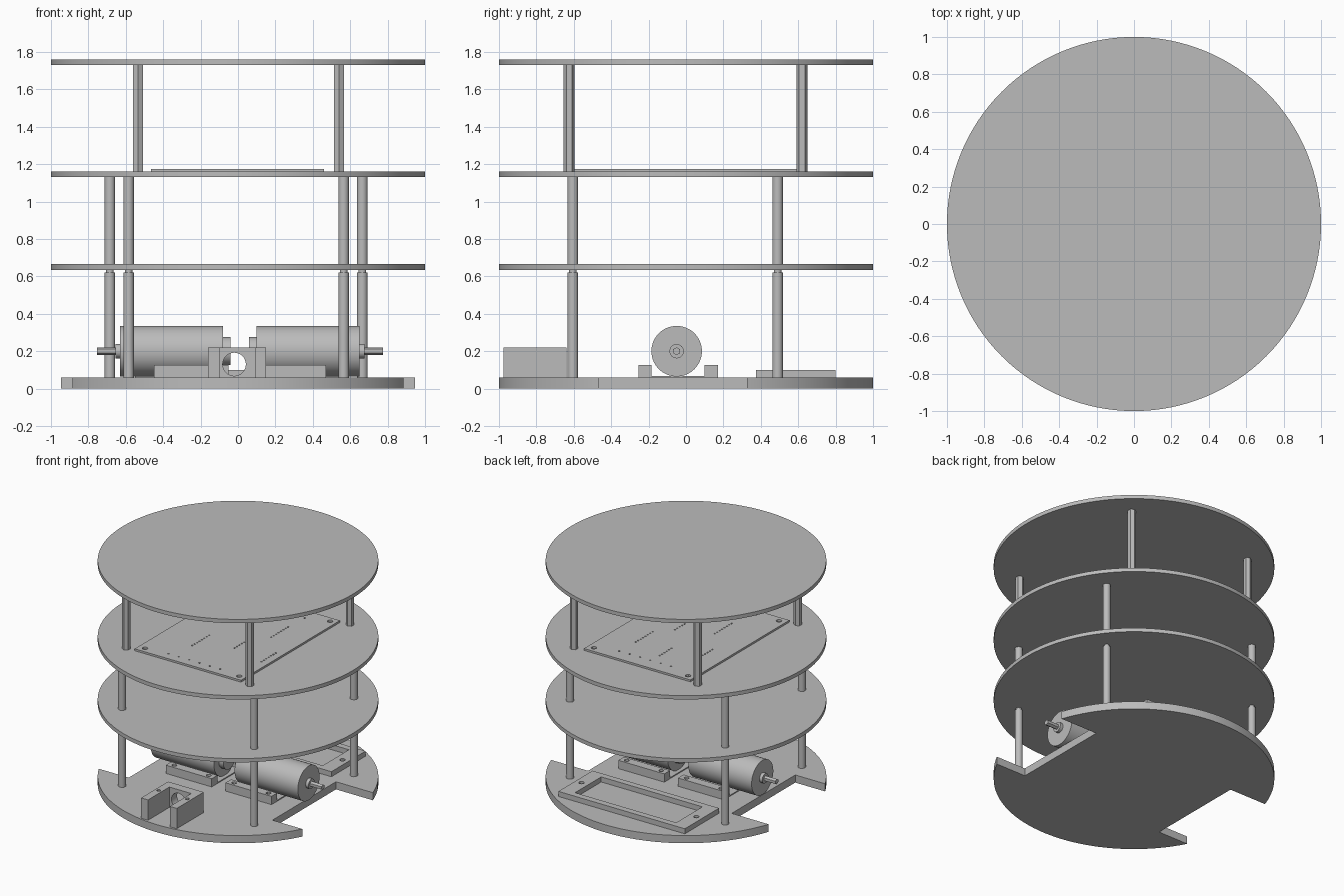
import bpy, math
from mathutils import Vector

if "Cube" in bpy.data.objects:
    bpy.data.objects.remove(bpy.data.objects["Cube"])

grey = bpy.data.materials.new("plain grey")
grey.use_nodes = True
colour = (0.5, 0.5, 0.5, 1)
grey.diffuse_color = colour
grey.node_tree.nodes["Principled BSDF"].inputs["Base Color"].default_value = colour


def finish(name, smooth=False):
    ob = bpy.context.object
    ob.name = name
    ob.data.materials.append(grey)
    if smooth:
        bpy.ops.object.shade_smooth_by_angle(angle=math.radians(30))
    return ob


def box(name, x, y, z):
    """Box from (min, max) pairs."""
    bpy.ops.mesh.primitive_cube_add(size=1, location=[sum(p) / 2 for p in (x, y, z)])
    bpy.context.object.scale = [p[1] - p[0] for p in (x, y, z)]
    bpy.ops.object.transform_apply(location=True, rotation=False, scale=True)
    return finish(name)


def rod(name, start, end, radius, sides=32):
    """Cylinder between two points."""
    a, b = Vector(start), Vector(end)
    bpy.ops.mesh.primitive_cylinder_add(
        vertices=sides, radius=radius, depth=(b - a).length, location=(a + b) / 2,
        rotation=(b - a).to_track_quat("Z", "Y").to_euler())
    bpy.ops.object.transform_apply(location=True, rotation=True, scale=True)
    return finish(name, sides > 8)


def cut(target, cutters):
    """Subtract all cutters from the target, then delete them."""
    for cutter in cutters:
        cutter.hide_render = True
    bpy.ops.object.select_all(action="DESELECT")
    for cutter in cutters:
        cutter.select_set(True)
    bpy.context.view_layer.objects.active = cutters[0]
    if len(cutters) > 1:
        bpy.ops.object.join()
    cutter = bpy.context.object
    mod = target.modifiers.new("cut", "BOOLEAN")
    mod.operation, mod.solver, mod.object = "DIFFERENCE", "EXACT", cutter
    bpy.context.view_layer.objects.active = target
    bpy.ops.object.modifier_apply(modifier="cut")
    bpy.data.objects.remove(cutter)


def drill(points, z, radius, sides=12):
    return [rod("drill", (x, y, z[0]), (x, y, z[1]), radius, sides) for x, y in points]


# Round shelves
for name, z in (("lower_shelf", 0.635), ("middle_shelf", 1.13), ("top_shelf", 1.73)):
    rod(name, (0, 0, z), (0, 0, z + 0.03), 1, 128)

# Base plate with wheel notches on both sides
base = rod("base_plate", (0, 0, 0), (0, 0, 0.06), 1, 128)
cut(base, [box("notch", sorted((s * 0.625, s * 1.2)), (-0.465, 0.325), (-0.1, 0.2))
           for s in (-1, 1)])

# Round posts between base, lower shelf and middle shelf
for x, y in ((0.575, -0.605), (0.675, 0.49)):
    for side, s in (("left", 1), ("right", -1)):
        px = s * x - 0.01
        rod(side + "_lower_post", (px, y, 0.06), (px, y, 0.62), 0.028)
        rod(side + "_post_stud", (px, y, 0.62), (px, y, 0.635), 0.02)
        rod(side + "_middle_post", (px, y, 0.665), (px, y, 1.13), 0.028)

# Hexagonal standoffs under the top shelf
for x in (-0.535, 0.54):
    for y in (-0.625, 0.62):
        rod("upper_standoff", (x, y, 1.16), (x, y, 1.73), 0.03, 6)

# Motors in their cradles
for side, s in (("left", 1), ("right", -1)):
    def at(d):
        return 0.01 + s * d

    def axle(part, d0, d1, radius, sides=48):
        rod(side + part, (at(d0), -0.05, 0.2), (at(d1), -0.05, 0.2), radius, sides)

    axle("_motor_body", 0.09, 0.64, 0.135, 64)
    axle("_motor_tail", 0.05, 0.09, 0.075)
    axle("_motor_boss", 0.64, 0.665, 0.038)
    axle("_motor_shaft", 0.665, 0.765, 0.021, 6)
    span = sorted((at(0.06), at(0.46)))
    box(side + "_cradle_floor", span, (-0.185, 0.1), (0.06, 0.068))
    for y in ((-0.255, -0.185), (0.1, 0.17)):
        rail = box(side + "_cradle_rail", span, y, (0.06, 0.125))
        cut(rail, drill([(at(d), sum(y) / 2) for d in (0.11, 0.41)], (0.07, 0.2), 0.018))

# Caster holder: two arms and a drilled back wall
holder = box("caster_holder", (-0.16, 0.15), (-0.975, -0.64), (0.06, 0.22))
cut(holder, [box("slot", (-0.1, 0.09), (-1.2, -0.71), (0.06, 0.4))])
cut(holder, [rod("hole", (-0.02, -0.9, 0.13), (-0.02, -0.5, 0.13), 0.062)])
cut(holder, drill([(-0.13, -0.8), (0.12, -0.8)], (0.12, 0.3), 0.015))

# Battery frame at the back
frame = box("battery_frame", (-0.55, 0.55), (0.375, 0.8), (0.06, 0.1))
cut(frame, [box("opening", (-0.44, 0.44), (0.425, 0.75), (0, 0.2))])
cut(frame, drill([(-0.5, 0.585), (0.5, 0.585)], (0, 0.2), 0.02))

# Circuit board with corner holes and rows of pin holes
board = box("circuit_board", (-0.465, 0.46), (-0.62, 0.61), (1.16, 1.175))
through = (1.1, 1.25)
cut(board, drill([(x, y) for x in (-0.41, 0.41) for y in (-0.57, 0.56)], through, 0.02))
pins = []
for x, y, count in ((-0.16, -0.34, 8), (0.11, -0.2, 7), (0.4, -0.28, 7), (0.22, 0.1, 8),
                    (-0.3, 0.1, 6), (-0.05, 0.25, 6)):
    pins += [(x, y + 0.03 * i) for i in range(count)]
for y in (-0.55, 0.5):
    pins += [(-0.22 + 0.09 * i, y) for i in range(6)]
cut(board, drill(pins, through, 0.007, 6))
